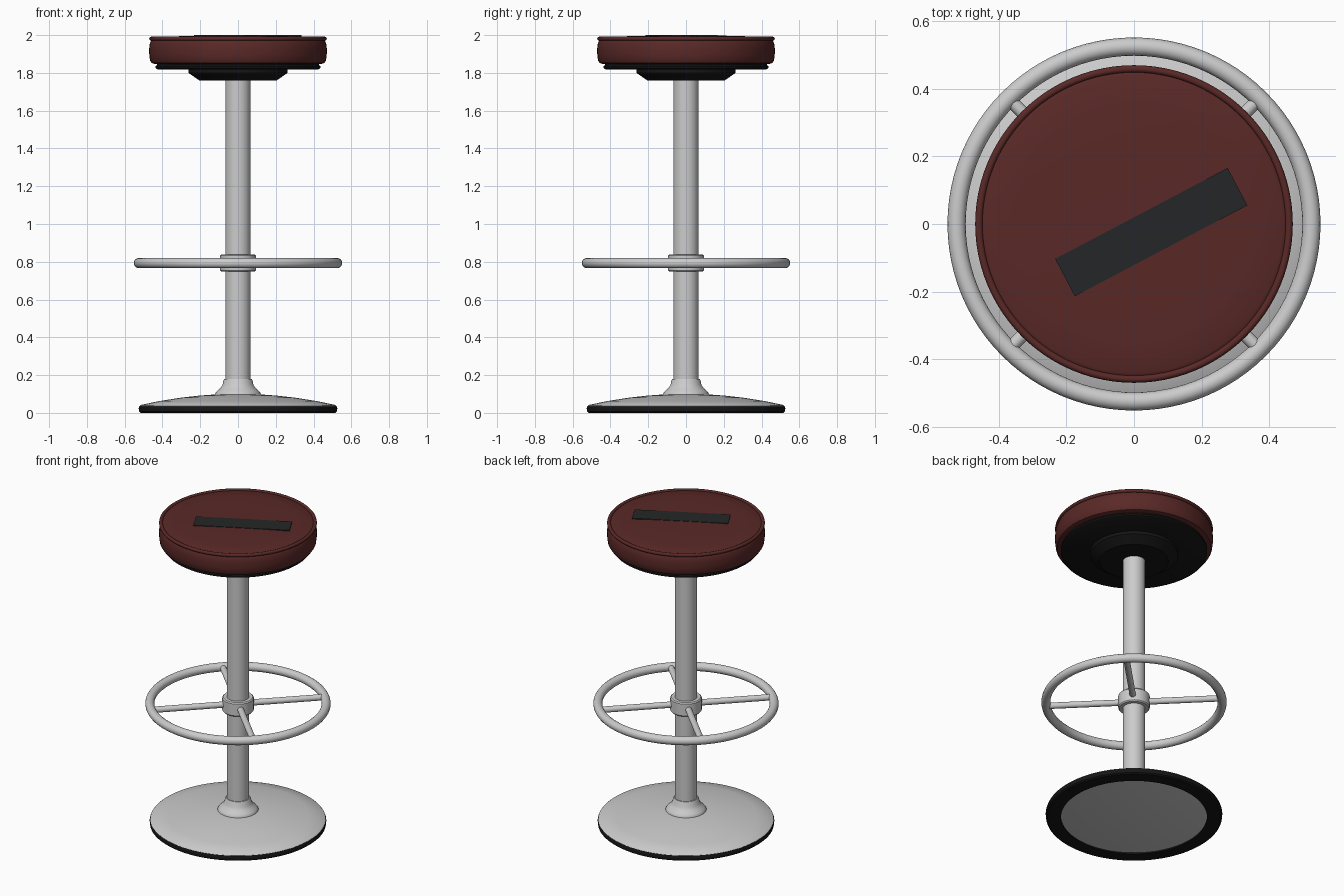
import bpy, bmesh, math
from mathutils import Vector

if "Cube" in bpy.data.objects:
    bpy.data.objects.remove(bpy.data.objects["Cube"])


def material(name, rgb):
    m = bpy.data.materials.new(name)
    m.diffuse_color = (*rgb, 1)
    m.use_nodes = True
    m.node_tree.nodes["Principled BSDF"].inputs["Base Color"].default_value = m.diffuse_color
    return m


RED = material("red_vinyl", (0.10, 0.022, 0.02))
BLACK = material("black_rubber", (0.008, 0.008, 0.008))
PATCH = material("dark_patch", (0.018, 0.019, 0.02))


def finish(bm, name, mat=None, angle=35):
    bmesh.ops.recalc_face_normals(bm, faces=bm.faces)
    me = bpy.data.meshes.new(name)
    bm.to_mesh(me)
    bm.free()
    ob = bpy.data.objects.new(name, me)
    bpy.context.collection.objects.link(ob)
    if mat:
        me.materials.append(mat)
    bpy.ops.object.select_all(action='DESELECT')
    ob.select_set(True)
    bpy.context.view_layer.objects.active = ob
    bpy.ops.object.shade_smooth_by_angle(angle=math.radians(angle))
    return ob


def lathe(name, profile, mat=None, closed=False, steps=96, angle=35):
    """Spin an (r, z) profile around the z axis."""
    bm = bmesh.new()
    vs = [bm.verts.new((r, 0, z)) for r, z in profile]
    es = [bm.edges.new(p) for p in zip(vs, vs[1:])]
    if closed:
        es.append(bm.edges.new((vs[-1], vs[0])))
    bmesh.ops.spin(bm, geom=vs + es, cent=(0, 0, 0), axis=(0, 0, 1),
                   angle=math.tau, steps=steps, use_merge=True)
    bmesh.ops.remove_doubles(bm, verts=bm.verts, dist=1e-5)
    return finish(bm, name, mat, angle)


def torus(name, major, minor, z, mat=None, sides=16):
    pts = [(major + minor * math.cos(i * math.tau / sides),
            z + minor * math.sin(i * math.tau / sides)) for i in range(sides)]
    return lathe(name, pts, mat, closed=True, angle=60)


# Base: domed plate, rubber rim, neck flange
lathe("base_plate", [(0, 0.008), (0.44, 0.008), (0.515, 0.025), (0.522, 0.036),
                     (0.515, 0.042), (0.42, 0.062), (0.30, 0.081), (0.20, 0.092),
                     (0.10, 0.099), (0, 0.10)])
lathe("base_rim", [(0.435, 0.012), (0.435, 0.0), (0.515, 0.0), (0.524, 0.007),
                   (0.526, 0.025), (0.522, 0.035), (0.50, 0.035)], BLACK, closed=True)
lathe("base_flange", [(0.05, 0.09), (0.121, 0.09), (0.121, 0.102), (0.112, 0.115),
                      (0.094, 0.13), (0.082, 0.148), (0.077, 0.17), (0.072, 0.18),
                      (0.05, 0.18)], closed=True)

# Column and footrest
lathe("column", [(0, 0.08), (0.067, 0.08), (0.067, 1.79), (0, 1.79)], steps=48)
lathe("footrest_collar", [(0.06, 0.748), (0.088, 0.748), (0.094, 0.755), (0.094, 0.832),
                          (0.088, 0.839), (0.06, 0.839)], closed=True, steps=48)
torus("footrest_ring", 0.525, 0.027, 0.793)
for i in range(4):
    a = math.radians(45 + 90 * i)
    d = Vector((math.cos(a), math.sin(a), 0))
    bpy.ops.mesh.primitive_cylinder_add(vertices=20, radius=0.019, depth=0.45,
                                        location=d * 0.29 + Vector((0, 0, 0.793)))
    spoke = bpy.context.object
    spoke.name = f"footrest_spoke_{i + 1}"
    spoke.rotation_euler = d.to_track_quat('Z', 'Y').to_euler()
    bpy.ops.object.shade_smooth_by_angle(angle=math.radians(35))

# Seat mount and underside
lathe("seat_mount", [(0, 1.76), (0.205, 1.76), (0.262, 1.80), (0.262, 1.83), (0, 1.83)], BLACK)
lathe("seat_pan", [(0, 1.818), (0.425, 1.818), (0.436, 1.825), (0.436, 1.835),
                   (0.428, 1.842), (0.428, 1.86), (0, 1.86)], BLACK)

# Cushion with piping
lathe("seat_cushion", [(0, 1.848), (0.445, 1.848), (0.458, 1.853), (0.466, 1.866),
                       (0.470, 1.90), (0.470, 1.93), (0.467, 1.955), (0.460, 1.972),
                       (0.452, 1.982), (0.44, 1.987), (0.35, 1.993), (0.2, 1.997),
                       (0, 1.998)], RED)
torus("seat_piping", 0.459, 0.011, 1.981, RED, sides=12)

# Dark strip on the cushion
bm = bmesh.new()
bmesh.ops.create_cube(bm, size=1)
strip = finish(bm, "seat_strip", PATCH)
strip.scale = (0.577, 0.125, 0.008)
strip.location = (0.051, -0.024, 1.996)
strip.rotation_euler.z = math.radians(27.8)
